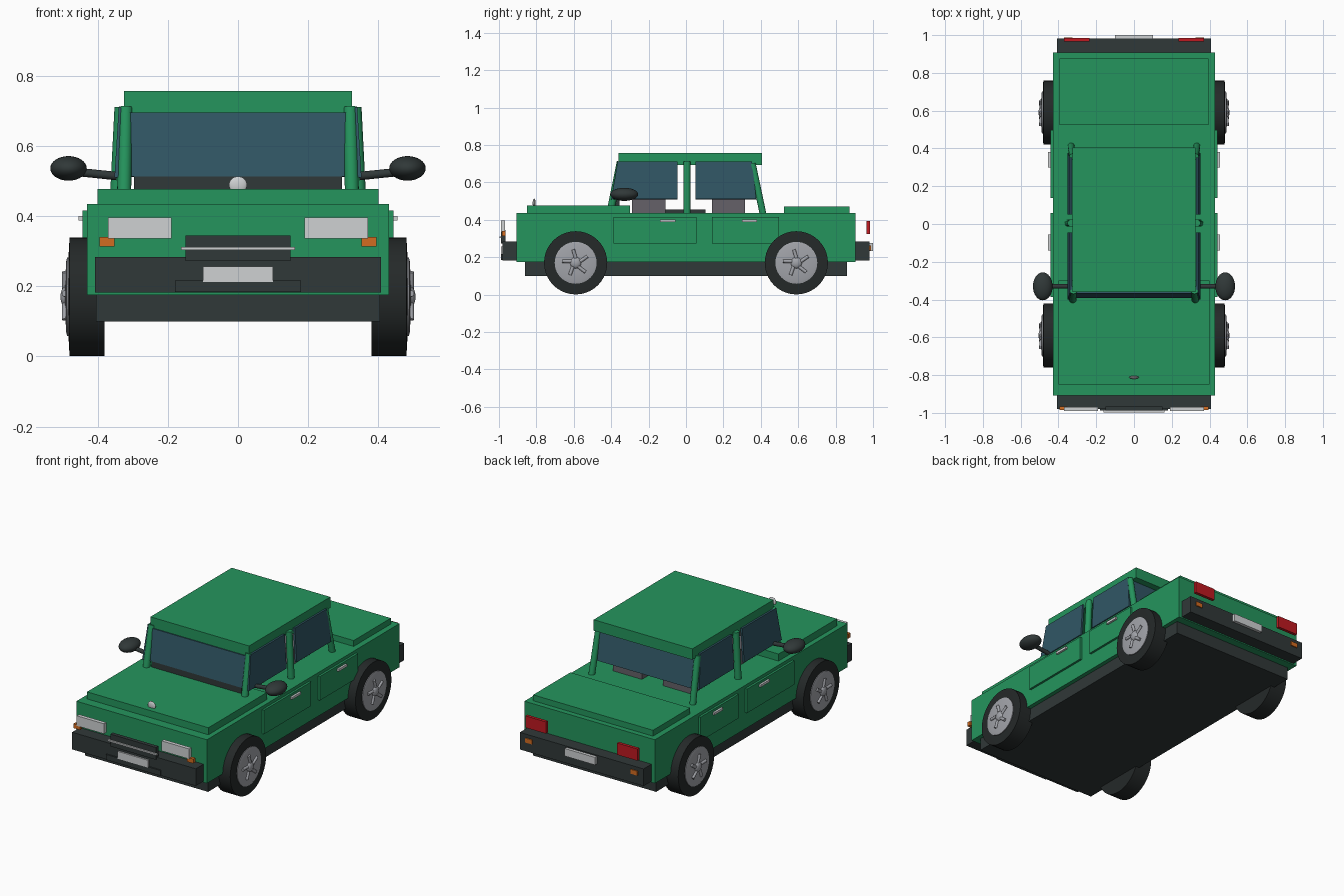
import bpy, bmesh, math
from mathutils import Vector, Matrix

cube = bpy.data.objects.get("Cube")
if cube:
    bpy.data.objects.remove(cube, do_unlink=True)


def material(name, r, g, b):
    m = bpy.data.materials.new(name)
    m.use_nodes = True
    m.diffuse_color = (r, g, b, 1)
    m.node_tree.nodes["Principled BSDF"].inputs["Base Color"].default_value = (r, g, b, 1)
    return m


GREEN = material("green_paint", 0.018, 0.30, 0.11)
DARK = material("dark_plastic", 0.03, 0.04, 0.04)
TYRE = material("tyre_rubber", 0.018, 0.022, 0.022)
GLASS = material("tinted_glass", 0.03, 0.095, 0.13)
SILVER = material("pale_silver", 0.62, 0.64, 0.65)
METAL = material("wheel_metal", 0.36, 0.37, 0.40)
ORANGE = material("indicator_orange", 0.65, 0.15, 0.015)
RED = material("tail_light_red", 0.52, 0.01, 0.015)
SEAT = material("seat_grey", 0.13, 0.12, 0.14)


def finish(name, bm, mat, smooth=False):
    bmesh.ops.recalc_face_normals(bm, faces=bm.faces)
    mesh = bpy.data.meshes.new(name)
    bm.to_mesh(mesh)
    bm.free()
    mesh.materials.append(mat)
    ob = bpy.data.objects.new(name, mesh)
    bpy.context.collection.objects.link(ob)
    if smooth:
        bpy.ops.object.select_all(action='DESELECT')
        ob.select_set(True)
        bpy.context.view_layer.objects.active = ob
        bpy.ops.object.shade_smooth_by_angle(angle=math.radians(40))
    return ob


def box(name, mat, x, y, z):
    """Box from (min, max) ranges on each axis."""
    bm = bmesh.new()
    bmesh.ops.create_cube(bm, size=1)
    for v in bm.verts:
        v.co = [r[0] if c < 0 else r[1] for c, r in zip(v.co, (x, y, z))]
    return finish(name, bm, mat)


def pair(name, mat, x, y, z):
    """The same box on the left and on the right."""
    box("left_" + name, mat, x, y, z)
    box("right_" + name, mat, (-x[1], -x[0]), y, z)


def rod(name, mat, a, b, radius):
    a, b = Vector(a), Vector(b)
    bm = bmesh.new()
    bmesh.ops.create_cone(bm, cap_ends=True, segments=20, radius1=radius,
                          radius2=radius, depth=(b - a).length)
    turn = (b - a).to_track_quat('Z', 'Y').to_matrix().to_4x4()
    bm.transform(Matrix.Translation((a + b) / 2) @ turn)
    return finish(name, bm, mat, True)


def ellipsoid(name, mat, centre, radii):
    bm = bmesh.new()
    bmesh.ops.create_uvsphere(bm, u_segments=32, v_segments=16, radius=1)
    bm.transform(Matrix.Translation(centre) @ Matrix.Diagonal((*radii, 1)))
    return finish(name, bm, mat, True)


def pane(name, corners, thickness):
    """Flat glass: a four-cornered face given thickness."""
    bm = bmesh.new()
    bm.faces.new([bm.verts.new(c) for c in corners])
    ob = finish(name, bm, GLASS)
    mod = ob.modifiers.new("thickness", 'SOLIDIFY')
    mod.thickness, mod.offset = thickness, 0


def lathe(name, mat, profile, centre, side):
    """Revolve (x, radius) points about the axle."""
    bm = bmesh.new()
    vs = [bm.verts.new((x * side, 0, r)) for x, r in profile]
    es = [bm.edges.new(p) for p in zip(vs, vs[1:])]
    bmesh.ops.spin(bm, geom=vs + es, cent=(0, 0, 0), axis=(1, 0, 0),
                   angle=math.tau, steps=40, use_duplicate=False)
    bmesh.ops.remove_doubles(bm, verts=bm.verts, dist=0.0005)
    bm.transform(Matrix.Translation(centre))
    return finish(name, bm, mat, True)


# Main bodywork
box("body", GREEN, (-0.43, 0.43), (-0.907, 0.907), (0.175, 0.435))
box("chassis", DARK, (-0.405, 0.405), (-0.86, 0.86), (0.1, 0.175))
box("hood", GREEN, (-0.4, 0.4), (-0.85, -0.3), (0.435, 0.477))
box("trunk_lid", GREEN, (-0.395, 0.395), (0.525, 0.875), (0.435, 0.47))
box("roof", GREEN, (-0.325, 0.325), (-0.36, 0.405), (0.692, 0.757))

# Doors and handles
pair("front_door", GREEN, (0.42, 0.443), (-0.387, 0.057), (0.273, 0.416))
pair("rear_door", GREEN, (0.42, 0.443), (0.138, 0.497), (0.273, 0.416))
pair("front_handle", SILVER, (0.44, 0.455), (-0.14, -0.055), (0.387, 0.401))
pair("rear_handle", SILVER, (0.44, 0.455), (0.3, 0.38), (0.387, 0.401))

# Bumpers and front trim
box("front_bumper", DARK, (-0.408, 0.408), (-0.98, -0.9), (0.182, 0.284))
box("rear_bumper", DARK, (-0.408, 0.408), (0.9, 0.982), (0.182, 0.284))
box("front_lip", DARK, (-0.18, 0.18), (-0.988, -0.97), (0.184, 0.216))
box("grille", DARK, (-0.15, 0.15), (-0.988, -0.965), (0.272, 0.345))
box("grille_bar", SILVER, (-0.162, 0.162), (-0.998, -0.986), (0.303, 0.312))
box("front_plate", SILVER, (-0.1, 0.1), (-0.99, -0.975), (0.212, 0.256))
box("rear_plate", SILVER, (-0.1, 0.1), (0.98, 1.0), (0.232, 0.277))
ellipsoid("hood_ornament", SILVER, (0, -0.812, 0.489), (0.026, 0.008, 0.024))

# Lights
pair("headlight", SILVER, (0.19, 0.37), (-0.99, -0.968), (0.336, 0.396))
pair("front_indicator", ORANGE, (0.352, 0.395), (-0.985, -0.965), (0.314, 0.34))
pair("tail_light", RED, (0.235, 0.37), (0.966, 0.984), (0.323, 0.393))
pair("rear_indicator", ORANGE, (0.325, 0.37), (0.975, 0.988), (0.236, 0.262))

# Interior
box("dashboard", DARK, (-0.297, 0.297), (-0.39, -0.355), (0.45, 0.514))
box("centre_console", DARK, (-0.06, 0.06), (-0.11, 0.105), (0.435, 0.455))
pair("front_seat", SEAT, (0.07, 0.26), (-0.29, -0.11), (0.435, 0.525))
pair("rear_seat", SEAT, (0.07, 0.26), (0.14, 0.315), (0.435, 0.525))

# Front and rear glass
for name, s, low, high in (("windscreen", -1, 0.387, 0.362), ("rear_window", 1, 0.388, 0.358)):
    pane(name, [(-0.31, s * low, 0.512), (0.31, s * low, 0.512),
                (0.31, s * high, 0.695), (-0.31, s * high, 0.695)], 0.012)

for side, word in ((1, "left"), (-1, "right")):
    # Roof pillars
    rod(word + "_front_pillar", GREEN, (side * 0.325, -0.405, 0.44), (side * 0.32, -0.35, 0.71), 0.02)
    rod(word + "_middle_pillar", GREEN, (side * 0.347, 0.005, 0.43), (side * 0.333, 0.005, 0.71), 0.019)
    rod(word + "_rear_pillar", GREEN, (side * 0.333, 0.412, 0.43), (side * 0.325, 0.355, 0.7), 0.018)

    # Side windows, leaning inward
    for name, a, b, c, d in (("front", -0.4, -0.045, -0.045, -0.365),
                             ("rear", 0.05, 0.376, 0.352, 0.05)):
        pane(word + "_" + name + "_window",
             [(side * 0.346, a, 0.51), (side * 0.346, b, 0.51),
              (side * 0.334, c, 0.71), (side * 0.334, d, 0.71)], 0.012)

    # Door mirrors
    rod(word + "_mirror_arm", DARK, (side * 0.345, -0.33, 0.514), (side * 0.45, -0.33, 0.525), 0.012)
    ellipsoid(word + "_mirror", DARK, (side * 0.483, -0.33, 0.536), (0.052, 0.074, 0.035))

    # Wheels
    for y, end in ((-0.59, "front"), (0.59, "rear")):
        centre = Vector((0, y, 0.17))
        tag = word + "_" + end
        lathe(tag + "_tyre", TYRE, [(0.38, 0), (0.38, 0.169), (0.48, 0.169),
                                    (0.483, 0.115), (0.483, 0)], centre, side)
        lathe(tag + "_rim", METAL, [(0.47, 0.112), (0.487, 0.112), (0.49, 0.1),
                                    (0.492, 0.05), (0.493, 0)], centre, side)
        ellipsoid(tag + "_hub", METAL, centre + Vector((side * 0.49, 0, 0)), (0.016, 0.03, 0.03))
        for i in range(5):
            t = math.tau * i / 5 + 0.3
            inner = Vector((side * 0.492, 0.025 * math.cos(t), 0.025 * math.sin(t)))
            outer = Vector((side * 0.493, 0.072 * math.cos(t + 0.2), 0.072 * math.sin(t + 0.2)))
            rod(tag + "_spoke_" + str(i + 1), METAL, centre + inner, centre + outer, 0.009)
